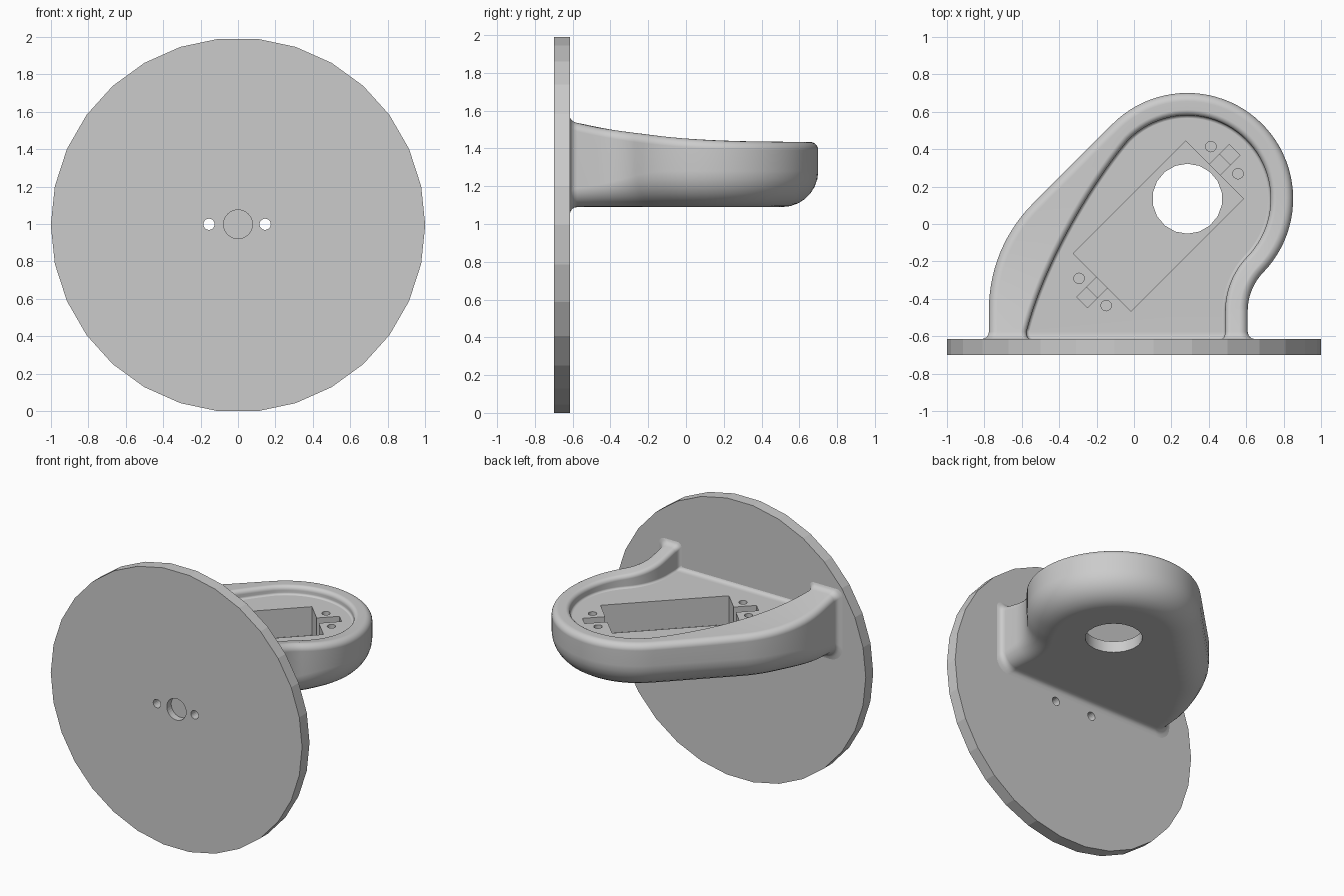
import bpy, bmesh, math
from math import sin, cos, pi, radians
from mathutils import Vector, Matrix

if "Cube" in bpy.data.objects:
    bpy.data.objects.remove(bpy.data.objects["Cube"])

grey = bpy.data.materials.new("light grey")
grey.use_nodes = True
grey.diffuse_color = (0.6, 0.6, 0.6, 1)
grey.node_tree.nodes["Principled BSDF"].inputs["Base Color"].default_value = (0.6, 0.6, 0.6, 1)


def finish(bm, name):
    bmesh.ops.recalc_face_normals(bm, faces=bm.faces)
    mesh = bpy.data.meshes.new(name)
    bm.to_mesh(mesh)
    bm.free()
    mesh.materials.append(grey)
    ob = bpy.data.objects.new(name, mesh)
    bpy.context.collection.objects.link(ob)
    return ob


def cylinder(name, centre, radius, depth, sides, along_y=False):
    bm = bmesh.new()
    bmesh.ops.create_cone(bm, cap_ends=True, segments=sides, radius1=radius, radius2=radius, depth=depth)
    # start the ring on the x axis so that flats fall at the top and bottom
    if along_y:
        bmesh.ops.rotate(bm, verts=bm.verts, matrix=Matrix.Rotation(pi / 2, 3, "Z"))
        bmesh.ops.rotate(bm, verts=bm.verts, matrix=Matrix.Rotation(pi / 2, 3, "X"))
    bmesh.ops.translate(bm, verts=bm.verts, vec=centre)
    return finish(bm, name)


def box(name, centre, size):
    """Box turned 45 degrees about z."""
    bm = bmesh.new()
    bmesh.ops.create_cube(bm, size=1)
    bmesh.ops.scale(bm, verts=bm.verts, vec=size)
    bmesh.ops.rotate(bm, verts=bm.verts, matrix=Matrix.Rotation(pi / 4, 3, "Z"))
    bmesh.ops.translate(bm, verts=bm.verts, vec=centre)
    return finish(bm, name)


def select_only(ob):
    bpy.ops.object.select_all(action="DESELECT")
    ob.select_set(True)
    bpy.context.view_layer.objects.active = ob


def cut(ob, cutters):
    select_only(ob)
    for c in cutters:
        c.hide_render = True
        mod = ob.modifiers.new("cut", "BOOLEAN")
        mod.operation = "DIFFERENCE"
        mod.solver = "EXACT"
        mod.object = c
        bpy.ops.object.modifier_apply(modifier=mod.name)
        bpy.data.objects.remove(c)


def smooth(ob, angle):
    select_only(ob)
    bpy.ops.object.shade_smooth_by_angle(angle=radians(angle))
    mod = ob.modifiers.new("weighted", "WEIGHTED_NORMAL")
    mod.keep_sharp = True


# Round mounting plate with two through holes and a blind recess
PLATE_Z = 0.9945
plate = cylinder("mounting_plate", (0, -0.6575, PLATE_Z), 1, 0.085, 30, True)
cut(plate, [cylinder("screw_hole", (x, -0.66, PLATE_Z + 0.004), 0.03, 0.3, 20, True) for x in (-0.155, 0.145)]
    + [cylinder("recess", (0, -0.7, PLATE_Z + 0.004), 0.077, 0.1, 30, True)])

# Arm outlines, running from the plate on the right, round the end, back to the plate
WALL, BACK, FLOOR, BOTTOM = -0.615, 0.7, 1.375, 1.09
HUB = Vector((0.285, 0.135))
ROWS = [-0.64, WALL, -0.611, -0.603, -0.592, -0.575]


def arc(c, r, a0, a1, n):
    return [Vector((c[0] + r * cos(radians(a0 + (a1 - a0) * i / n)),
                    c[1] + r * sin(radians(a0 + (a1 - a0) * i / n)))) for i in range(n + 1)]


def column(x):
    return [Vector((x, y)) for y in ROWS]


def bezier(a, b, c, d, n):
    a, b, c, d = map(Vector, (a, b, c, d))
    return [a * (1 - t) ** 3 + 3 * b * t * (1 - t) ** 2 + 3 * c * t * t * (1 - t) + d * t ** 3
            for t in (i / n for i in range(n))]


def far_end(radius, fillet):
    neck = HUB + 0.865 * Vector((cos(radians(-44)), sin(radians(-44))))
    hook = arc(neck, fillet, 136, 180, 12)
    return arc(HUB, radius, 135, -44, 44) + hook[1:] + column(hook[-1].x)[::-1]


shoulder = arc((0.025, -0.457), 0.8, 180, 135, 14)
edge = [shoulder[-1].lerp(HUB + Vector((-0.4, 0.4)), i / 7) for i in range(1, 7)]
outer = column(-0.775) + shoulder + edge + far_end(0.565, 0.3)
inner = (column(-0.575) + bezier((-0.57, -0.56), (-0.48, -0.22), (-0.24, 0.2), (-0.03, 0.45), 21)
         + far_end(0.445, 0.42))


def normals(path):
    out = []
    for i, p in enumerate(path):
        t = (path[min(i + 1, len(path) - 1)] - path[max(i - 1, 0)]).normalized()
        n = Vector((-t.y, t.x))
        if p.y < -0.57:
            n = Vector((math.copysign(1, n.x), 0))
        out.append(n)
    return out


def flare(y, r=0.04):
    """Fillet growth towards the plate."""
    d = min(max(y - WALL, 0), r)
    return r - math.sqrt(r * r - (r - d) ** 2)


def section(o, no, i, ni):
    """Profile from the underside, over the rim, down to the tray floor."""
    f = flare(o.y)
    g = 0.5 * f
    top = 1.435 + 0.105 * ((BACK - max(o.y, WALL)) / 1.3) ** 3 + 0.6 * f
    top_in = 1.435 + 0.105 * ((BACK - max(i.y, WALL)) / 1.3) ** 3 + 0.6 * f
    blend = min(max((o.y + 0.6) / 0.5, 0), 1)
    rb = 0.1 + 0.09 * blend * blend * (3 - 2 * blend)
    quarter = [k * pi / 14 for k in range(8)]
    pts = []

    def add(p, n, off, z):
        q = p + n * off
        pts.append((q.x, q.y, z))

    for a in quarter:
        add(o, no, f - rb * (1 - sin(a)), BOTTOM - f + rb * (1 - cos(a)))
    for a in quarter:
        add(o, no, f - 0.045 * (1 - cos(a)), top - 0.045 * (1 - sin(a)))
    for a in quarter:
        add(i, ni, 0.03 * (1 - sin(a)) - g, top_in - 0.03 * (1 - cos(a)))
    for a in quarter[::2] + [pi / 2]:
        add(i, ni, -0.015 * (1 - cos(a)) - g, FLOOR + g + 0.015 * (1 - sin(a)))
    return pts


bm = bmesh.new()
rings = [[bm.verts.new(p) for p in section(*args)]
         for args in zip(outer, normals(outer), inner, normals(inner))]
for a, b in zip(rings, rings[1:]):
    for k in range(len(a) - 1):
        bm.faces.new((a[k], a[k + 1], b[k + 1], b[k]))
# underside and tray floor: strips across the fillet rows, then one flat face
last = len(ROWS) - 1
for k in (0, -1):
    for r in range(last):
        bm.faces.new((rings[r][k], rings[r + 1][k], rings[-2 - r][k], rings[-1 - r][k]))
    bm.faces.new([ring[k] for ring in rings[last:len(rings) - last]])
bm.faces.new(rings[0] + rings[-1][::-1])
arm = finish(bm, "arm")

# Motor pocket, cable slots, screw holes and shaft hole
axis = Vector((1, 1, 0)).normalized()
side = Vector((-1, 1, 0)).normalized()
middle = Vector((0.131, -0.011, 0))


def at(u, v, z):
    return middle + axis * u + side * v + Vector((0, 0, z))


cutters = [box("pocket", at(0, 0, 1.41), (0.85, 0.435, 0.48)),
           cylinder("shaft_hole", (HUB.x, HUB.y, 1.1), 0.187, 0.3, 18)]
for s in (-1, 1):
    cutters.append(box("slot", at(s * 0.488, 0, 1.41), (0.176, 0.08, 0.17)))
    cutters.append(box("slot_step", at(s * 0.44, 0, 1.41), (0.124, 0.08, 0.35)))
    for v in (-0.1025, 0.1025):
        cutters.append(cylinder("fixing_hole", at(s * 0.498, v, 1.4), 0.028, 0.3, 16))
cut(arm, cutters)
smooth(arm, 35)
smooth(plate, 10)
